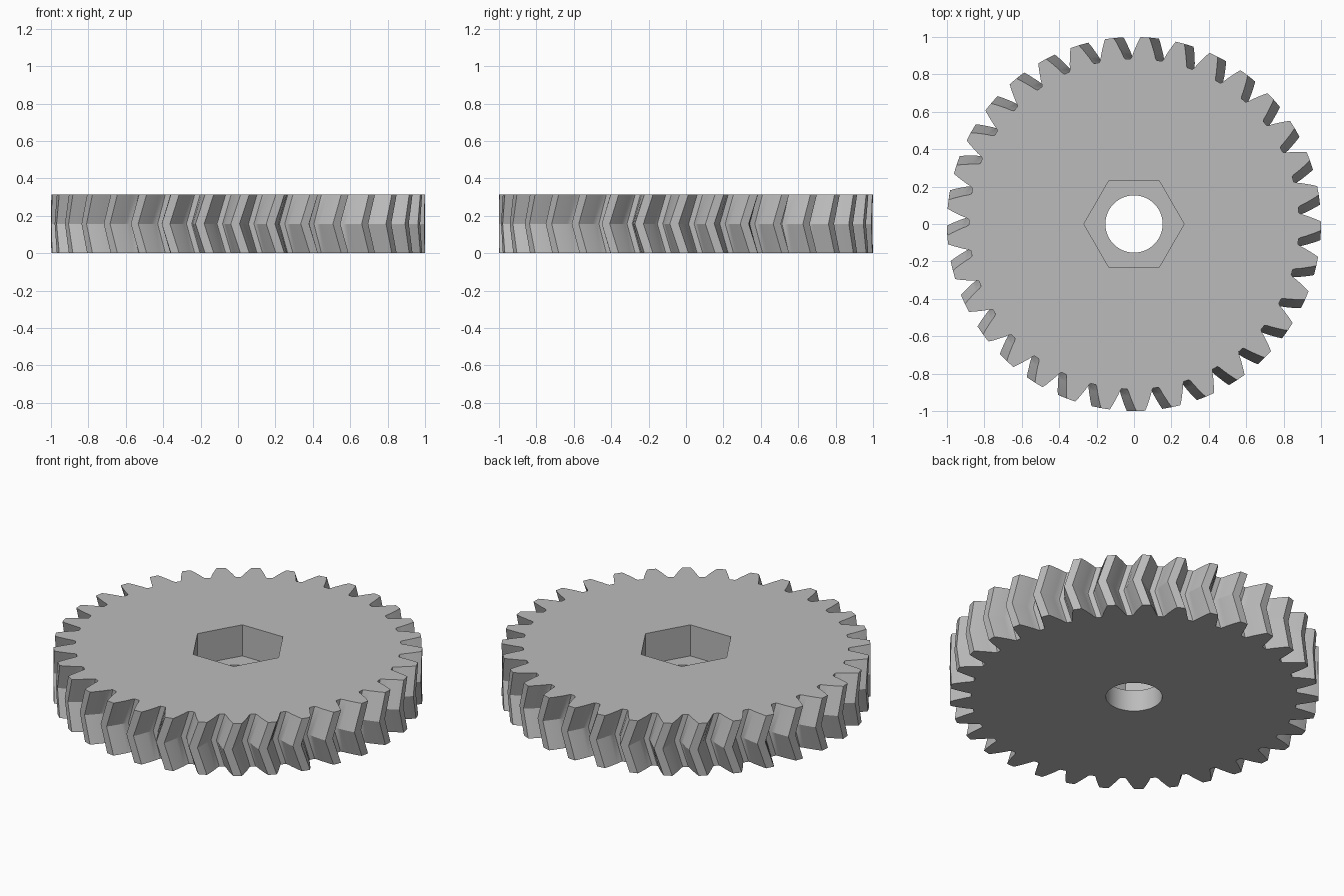
import bpy, bmesh
from math import sin, cos, pi, radians

cube = bpy.data.objects.get("Cube")
if cube:
    bpy.data.objects.remove(cube, do_unlink=True)

TEETH = 33
HEIGHT = 0.314
TWIST = radians(-3.0)        # sideways shift of the tooth at mid height
PHASE = radians(-0.6)
FLOOR = 0.128                # bottom of the hexagonal nut pocket
# Tooth flank: radius, half angle in degrees
FLANK = [(0.883, 4.5), (0.895, 4.0), (0.92, 3.45), (0.945, 2.8), (0.975, 2.05), (1.0, 1.35)]

bm = bmesh.new()


def ring(polar, z, turn=0.0):
    return [bm.verts.new((r * cos(a + turn), r * sin(a + turn), z)) for r, a in polar]


def wall(low, high):
    n = len(low)
    for i in range(n):
        j = (i + 1) % n
        bm.faces.new((low[i], low[j], high[j], high[i]))


def cap(outer, inner):
    edges = []
    for loop in (outer, inner):
        for i, v in enumerate(loop):
            w = loop[(i + 1) % len(loop)]
            edges.append(bm.edges.get((v, w)) or bm.edges.new((v, w)))
    bmesh.ops.triangle_fill(bm, edges=edges, use_beauty=True)


def regular(radius, sides):
    return [(radius, 2 * pi * i / sides) for i in range(sides)]


# Outline of all teeth
outline = []
for k in range(TEETH):
    centre = PHASE + 2 * pi * k / TEETH
    outline += [(r, centre - radians(h)) for r, h in FLANK]
    outline += [(r, centre + radians(h)) for r, h in reversed(FLANK)]

# Herringbone rim: twisted to mid height, then back
bottom = ring(outline, 0)
middle = ring(outline, HEIGHT / 2, TWIST)
top = ring(outline, HEIGHT)
wall(bottom, middle)
wall(middle, top)

# Shaft hole and nut pocket
hole_low = ring(regular(0.153, 48), 0)
hole_high = ring(regular(0.153, 48), FLOOR)
hex_low = ring(regular(0.268, 6), FLOOR)
hex_high = ring(regular(0.268, 6), HEIGHT)
wall(hole_low, hole_high)
wall(hex_low, hex_high)

# Flat faces
cap(bottom, hole_low)
cap(hex_low, hole_high)
cap(top, hex_high)
bmesh.ops.recalc_face_normals(bm, faces=bm.faces)

mesh = bpy.data.meshes.new("herringbone_gear")
bm.to_mesh(mesh)
bm.free()
gear = bpy.data.objects.new("herringbone_gear", mesh)
bpy.context.collection.objects.link(gear)

# Plain grey material
grey = bpy.data.materials.new("plain_grey")
grey.use_nodes = True
colour = (0.5, 0.5, 0.5, 1)
grey.diffuse_color = colour
grey.node_tree.nodes["Principled BSDF"].inputs["Base Color"].default_value = colour
mesh.materials.append(grey)

bpy.context.view_layer.objects.active = gear
gear.select_set(True)
bpy.ops.object.shade_smooth_by_angle(angle=radians(30))
